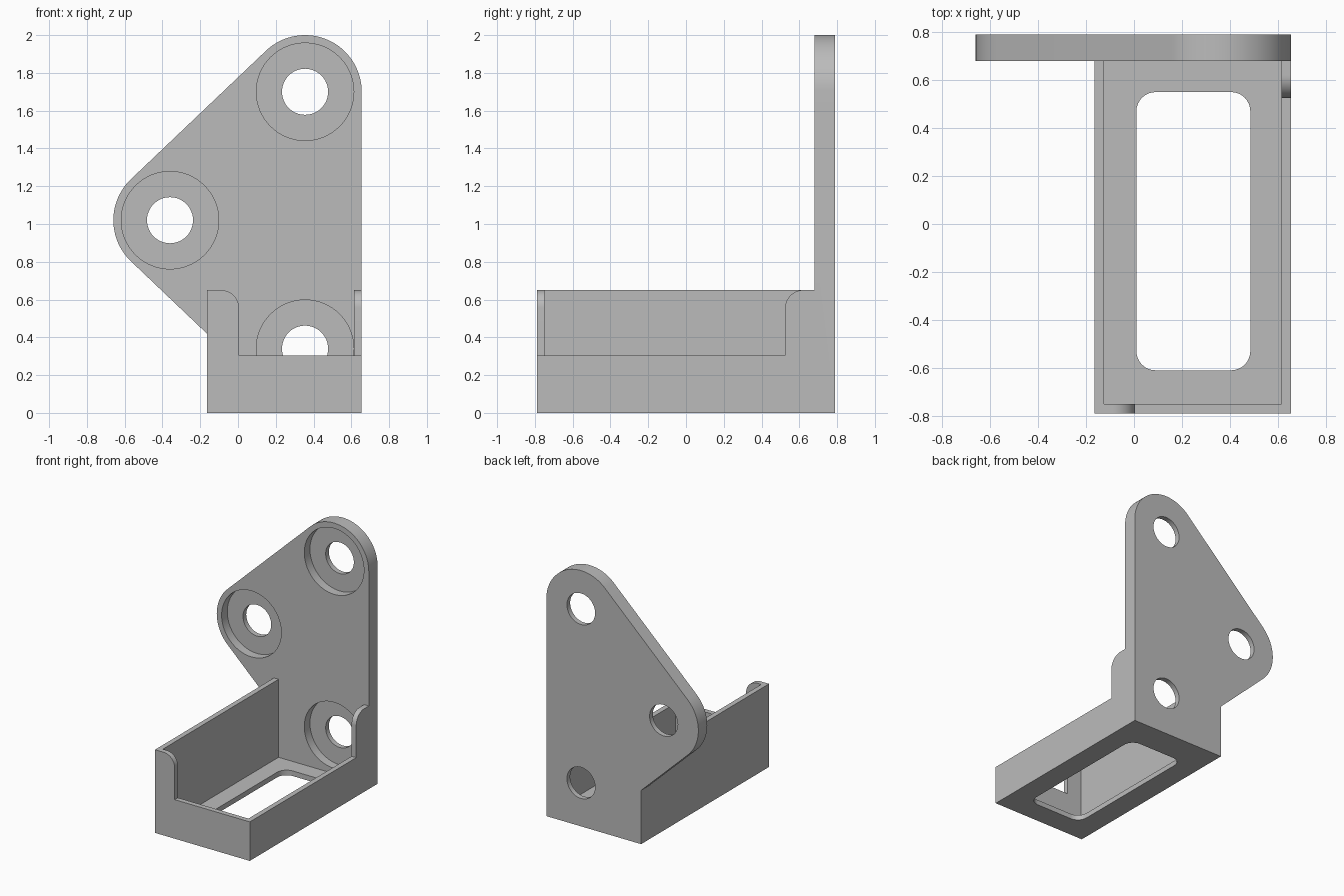
import bpy
import bmesh
from math import cos, sin, radians
from mathutils import Vector

if "Cube" in bpy.data.objects:
    bpy.data.objects.remove(bpy.data.objects["Cube"])

GREY = (0.5, 0.5, 0.5, 1)
mat = bpy.data.materials.new("plain grey")
mat.use_nodes = True
mat.diffuse_color = GREY
mat.node_tree.nodes["Principled BSDF"].inputs["Base Color"].default_value = GREY


def arc(cx, cy, r, start, end, steps=16):
    """Points along an arc, angles in degrees."""
    angles = [radians(start + (end - start) * i / steps) for i in range(steps + 1)]
    return [(cx + r * cos(a), cy + r * sin(a)) for a in angles]


def prism(name, outline, axis, low, high):
    """Extrude a 2D outline along one axis between two positions."""
    def place(p, d):
        return {"x": (d, p[0], p[1]), "y": (p[0], d, p[1]), "z": (p[0], p[1], d)}[axis]
    bm = bmesh.new()
    face = bm.faces.new([bm.verts.new(place(p, low)) for p in outline])
    new = bmesh.ops.extrude_face_region(bm, geom=[face])["geom"]
    shift = Vector(place((0, 0), high - low))
    bmesh.ops.translate(bm, vec=shift, verts=[v for v in new if isinstance(v, bmesh.types.BMVert)])
    bmesh.ops.recalc_face_normals(bm, faces=bm.faces)
    mesh = bpy.data.meshes.new(name)
    bm.to_mesh(mesh)
    bm.free()
    mesh.materials.append(mat)
    obj = bpy.data.objects.new(name, mesh)
    bpy.context.collection.objects.link(obj)
    return obj


def rect(x0, y0, x1, y1):
    return [(x0, y0), (x1, y0), (x1, y1), (x0, y1)]


def combine(target, other, operation="DIFFERENCE"):
    """Apply a boolean and discard the second solid."""
    mod = target.modifiers.new("cut", "BOOLEAN")
    mod.operation = operation
    mod.solver = "EXACT"
    mod.object = other
    bpy.context.view_layer.objects.active = target
    bpy.ops.object.modifier_apply(modifier=mod.name)
    bpy.data.objects.remove(other)


LEFT, RIGHT, FRONT, BACK = -0.165, 0.655, -0.79, 0.79
PLATE_Y, WALL, RIM, LOW_RIM = 0.68, 0.04, 0.65, 0.305
HOLES = [(0.355, 1.70), (-0.36, 1.02), (0.355, 0.34)]
EAR = 0.30

# Tray: a block hollowed out to a floor and thin walls
bracket = prism("bracket", rect(LEFT, FRONT, RIGHT, PLATE_Y + 0.03), "z", 0, RIM)
combine(bracket, prism("cavity", rect(LEFT + WALL, FRONT + WALL, RIGHT - WALL, PLATE_Y), "z", WALL, 1))

# Lowered front wall, leaving a rounded post at one end
r = 0.095
post = 0.005
front_cut = [(1, LOW_RIM)] + [(post, LOW_RIM)] + arc(post - r, RIM - r, r, 0, 90) + [(post - r, 1), (1, 1)]
combine(bracket, prism("front_cut", front_cut, "y", -1, FRONT + WALL + 0.03))

# Lowered side wall, leaving a rounded post beside the plate
post = 0.525
side_cut = [(-1, LOW_RIM)] + [(post, LOW_RIM)] + arc(post + r, RIM - r, r, 180, 90) + [(post + r, 1), (-1, 1)]
combine(bracket, prism("side_cut", side_cut, "x", RIGHT - WALL - 0.03, 1))

# Rounded window in the floor
x0, x1, y0, y1, c = 0.01, 0.485, -0.61, 0.55, 0.08
window = (arc(x1 - c, y1 - c, c, 0, 90, 8) + arc(x0 + c, y1 - c, c, 90, 180, 8)
          + arc(x0 + c, y0 + c, c, 180, 270, 8) + arc(x1 - c, y0 + c, c, 270, 360, 8))
combine(bracket, prism("floor_window", window, "z", -0.1, 0.2))

# Mounting plate wrapped around the three hole centres
slant = 133.5
plate = ([(LEFT, 0), (RIGHT, 0)] + arc(*HOLES[0], EAR, 0, slant, 32)
         + arc(*HOLES[1], EAR, slant, 360 - slant, 24) + [(LEFT, 0.42)])
combine(bracket, prism("mounting_plate", plate, "y", PLATE_Y, BACK), "UNION")

# Counterbored screw holes
for x, z in HOLES:
    combine(bracket, prism("counterbore", arc(x, z, 0.258, 0, 360, 64)[:-1], "y", PLATE_Y - 0.02, BACK - WALL))
    combine(bracket, prism("screw_hole", arc(x, z, 0.122, 0, 360, 48)[:-1], "y", PLATE_Y - 0.05, BACK + 0.1))

bpy.ops.object.select_all(action="DESELECT")
bracket.select_set(True)
bpy.context.view_layer.objects.active = bracket
bpy.ops.object.shade_smooth_by_angle(angle=radians(30))
